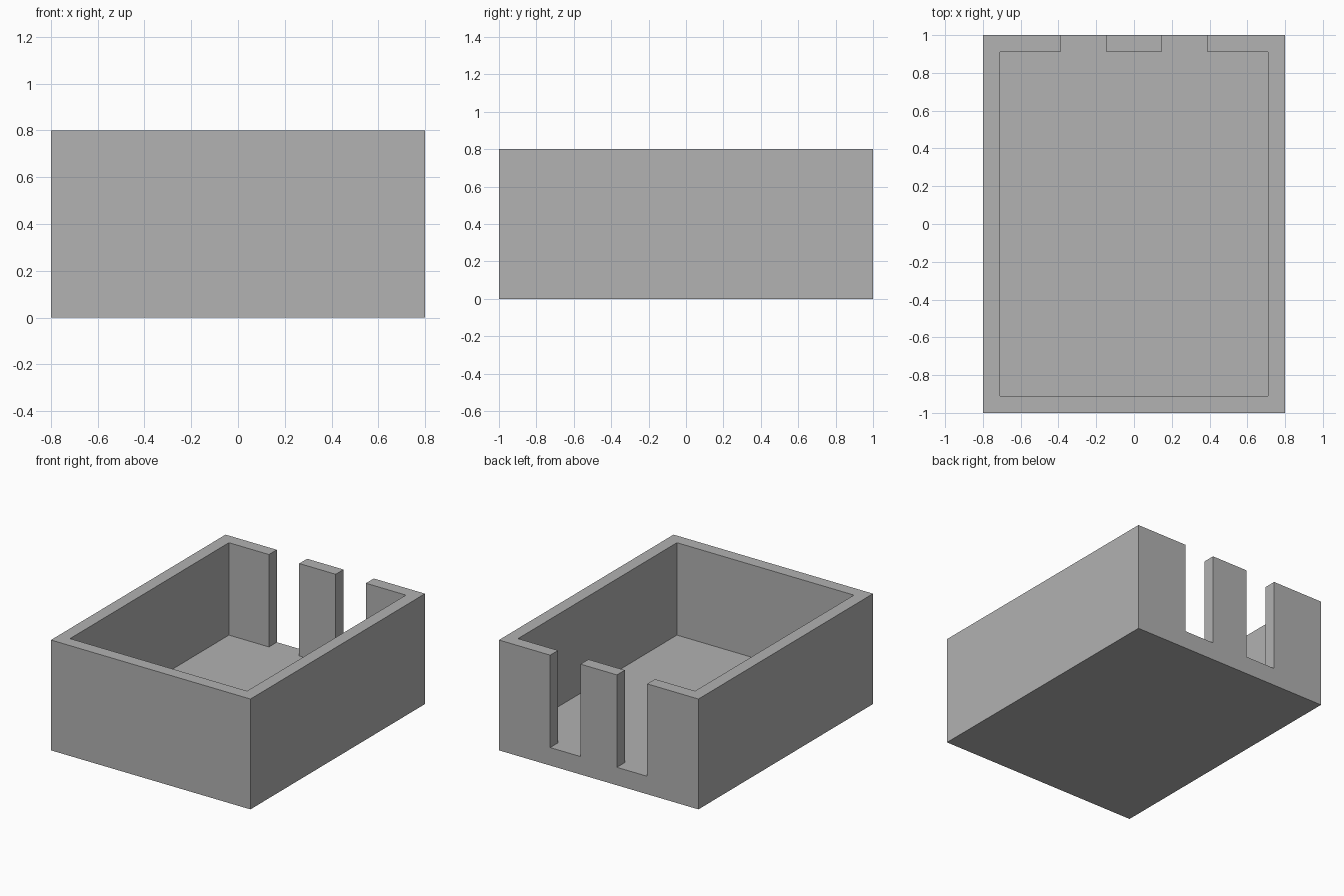
import bpy
import bmesh

cube = bpy.data.objects.get("Cube")
if cube:
    bpy.data.objects.remove(cube, do_unlink=True)

HALF_X, HALF_Y, HEIGHT = 0.8, 1.0, 0.8
WALL, FLOOR = 0.09, 0.13
SLOT_IN, SLOT_OUT = 0.146, 0.389

grey = bpy.data.materials.new("plain grey")
grey.use_nodes = True
grey.diffuse_color = (0.445, 0.445, 0.445, 1)
grey.node_tree.nodes["Principled BSDF"].inputs["Base Color"].default_value = grey.diffuse_color


def prism(name, outline, bottom, top):
    """Extrude a flat outline upwards into a solid."""
    bm = bmesh.new()
    face = bm.faces.new([bm.verts.new((x, y, bottom)) for x, y in outline])
    raised = bmesh.ops.extrude_face_region(bm, geom=[face])["geom"]
    verts = [v for v in raised if isinstance(v, bmesh.types.BMVert)]
    bmesh.ops.translate(bm, verts=verts, vec=(0, 0, top - bottom))
    bmesh.ops.recalc_face_normals(bm, faces=bm.faces)
    mesh = bpy.data.meshes.new(name)
    bm.to_mesh(mesh)
    bm.free()
    mesh.materials.append(grey)
    obj = bpy.data.objects.new(name, mesh)
    bpy.context.collection.objects.link(obj)
    return obj


def mirrored(half):
    """Complete a right-hand outline with its mirror image."""
    return half + [(-x, y) for x, y in reversed(half)]


# Solid block for the tray
tray = prism("open_tray", mirrored([(HALF_X, -HALF_Y), (HALF_X, HALF_Y)]), 0, HEIGHT)

# Cavity with two slots running out through the back wall
in_x, in_y, beyond = HALF_X - WALL, HALF_Y - WALL, HALF_Y + WALL
cavity = prism("cavity_cutter", mirrored([
    (in_x, -in_y), (in_x, in_y),
    (SLOT_OUT, in_y), (SLOT_OUT, beyond),
    (SLOT_IN, beyond), (SLOT_IN, in_y),
]), FLOOR, HEIGHT + WALL)
cavity.hide_render = True

# Hollow out the block and discard the cutter
cut = tray.modifiers.new("hollow", "BOOLEAN")
cut.operation = "DIFFERENCE"
cut.solver = "EXACT"
cut.object = cavity
bpy.context.view_layer.objects.active = tray
tray.select_set(True)
bpy.ops.object.modifier_apply(modifier=cut.name)
bpy.data.objects.remove(cavity, do_unlink=True)
